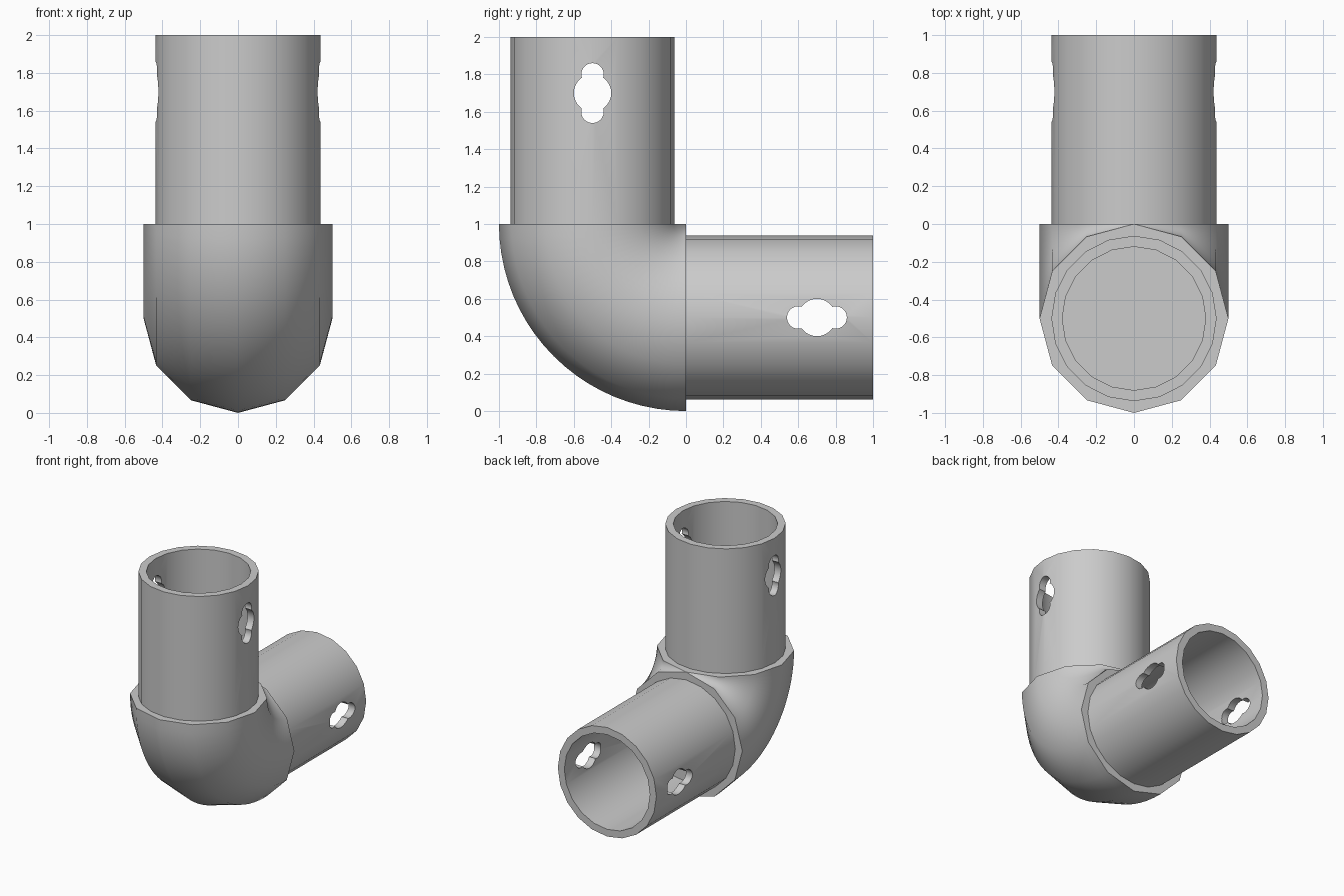
import bpy, bmesh
from math import sin, cos, pi, radians
from mathutils import Matrix, Vector

cube = bpy.data.objects.get("Cube")
if cube:
    bpy.data.objects.remove(cube, do_unlink=True)

OUTER, PIPE, BORE = 0.5, 0.4375, 0.38   # radii
SIDES, BEND_SIDES, STEPS = 20, 12, 20

grey = bpy.data.materials.new("light grey")
grey.use_nodes = True
colour = (0.6, 0.6, 0.6, 1)
grey.diffuse_color = colour
grey.node_tree.nodes["Principled BSDF"].inputs["Base Color"].default_value = colour


def finish(name, bm):
    bmesh.ops.remove_doubles(bm, verts=bm.verts, dist=0.0005)
    bmesh.ops.recalc_face_normals(bm, faces=bm.faces)
    mesh = bpy.data.meshes.new(name)
    bm.to_mesh(mesh)
    bm.free()
    mesh.materials.append(grey)
    obj = bpy.data.objects.new(name, mesh)
    bpy.context.collection.objects.link(obj)
    return obj


def activate(obj):
    bpy.ops.object.select_all(action='DESELECT')
    obj.select_set(True)
    bpy.context.view_layer.objects.active = obj


def smooth(obj):
    activate(obj)
    bpy.ops.object.shade_smooth_by_angle(angle=radians(35))


def skin(bm, rings):
    """Join successive rings of points with quads; return the vertex rings."""
    loops = [[bm.verts.new(p) for p in ring] for ring in rings]
    n = len(loops[0])
    for a, b in zip(loops, loops[1:]):
        for i in range(n):
            j = (i + 1) % n
            bm.faces.new((a[i], a[j], b[j], b[i]))
    return loops


def rim(bm, *loops):
    """Close the gap between an outer and an inner ring."""
    edges = [bm.edges.get((l[i - 1], l[i])) for l in loops for i in range(len(l))]
    bmesh.ops.bridge_loops(bm, edges=edges)


# Hollow quarter bend, swept about the inner corner
def bend_rings(radius, sides):
    rings = []
    for s in range(STEPS + 1):
        t = pi / 2 * s / STEPS
        ring = []
        for i in range(sides):
            a = 2 * pi * i / sides
            d = OUTER + radius * cos(a)
            ring.append((radius * sin(a), -d * cos(t), 1 - d * sin(t)))
        rings.append(ring)
    return rings


bm = bmesh.new()
outside = skin(bm, bend_rings(OUTER, BEND_SIDES))
inside = skin(bm, bend_rings(BORE, SIDES))
for end in (0, -1):
    rim(bm, outside[end], inside[end])
smooth(finish("elbow", bm))


# Pipe with a keyhole slot through both sides
def circle(radius, z):
    return [(radius * cos(2 * pi * i / SIDES), radius * sin(2 * pi * i / SIDES), z)
            for i in range(SIDES)]


def make_pipe(name, matrix):
    bm = bmesh.new()
    skin(bm, [circle(PIPE, 0), circle(PIPE, 1), circle(BORE, 1),
              circle(BORE, 0), circle(PIPE, 0)])
    pipe = finish(name, bm)
    for z, r in ((0.7, 0.1), (0.8, 0.06), (0.6, 0.06)):
        bm = bmesh.new()
        place = Matrix.Translation((0, 0, z)) @ Matrix.Rotation(pi / 2, 4, 'Y')
        bmesh.ops.create_cone(bm, cap_ends=True, segments=28, radius1=r,
                              radius2=r, depth=1.2, matrix=place)
        cutter = finish("slot_cutter", bm)
        cutter.hide_render = True
        cut = pipe.modifiers.new("slot", 'BOOLEAN')
        cut.operation = 'DIFFERENCE'
        cut.solver = 'EXACT'
        cut.object = cutter
        activate(pipe)
        bpy.ops.object.modifier_apply(modifier=cut.name)
        bpy.data.objects.remove(cutter, do_unlink=True)
    smooth(pipe)
    pipe.data.transform(matrix)


make_pipe("upright_pipe", Matrix.Translation((0, -OUTER, 1)))
make_pipe("rear_pipe", Matrix.Translation((0, 0, OUTER)) @ Matrix.Rotation(-pi / 2, 4, 'X'))
